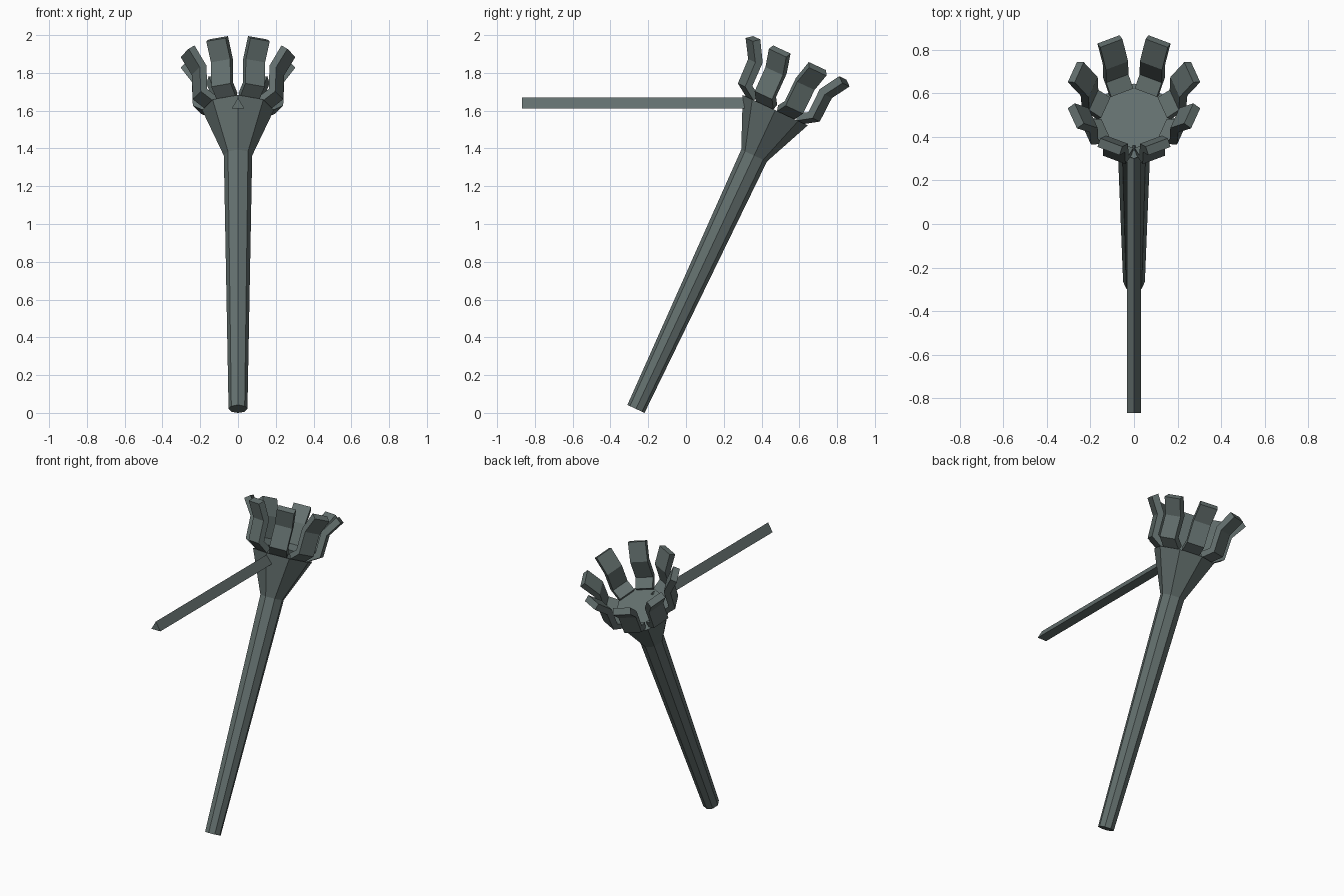
import bpy, bmesh, math
from mathutils import Matrix, Vector

if "Cube" in bpy.data.objects:
    bpy.data.objects.remove(bpy.data.objects["Cube"])

metal = bpy.data.materials.new("dark_grey_green")
metal.diffuse_color = (0.125, 0.16, 0.155, 1)
metal.use_nodes = True
metal.node_tree.nodes["Principled BSDF"].inputs["Base Color"].default_value = metal.diffuse_color

# Tilted frame: origin at the foot of the handle, local z along the handle
TILT = Matrix.Translation((0, -0.265, 0.021)) @ Matrix.Rotation(math.radians(-25), 4, 'X')
RIM = 1.745


def make(name, bm, matrix):
    bmesh.ops.recalc_face_normals(bm, faces=bm.faces)
    mesh = bpy.data.meshes.new(name)
    bm.to_mesh(mesh)
    bm.free()
    mesh.materials.append(metal)
    ob = bpy.data.objects.new(name, mesh)
    bpy.context.collection.objects.link(ob)
    ob.matrix_world = matrix
    return ob


def lathe(name, profile, sides, matrix, start=0.0):
    """Capped low-poly solid through (radius, height) rings."""
    bm = bmesh.new()
    rings = []
    for r, z in profile:
        angles = [start + 2 * math.pi * i / sides for i in range(sides)]
        rings.append([bm.verts.new((r * math.cos(a), r * math.sin(a), z)) for a in angles])
    for a, b in zip(rings, rings[1:]):
        for i in range(sides):
            j = (i + 1) % sides
            bm.faces.new((a[i], a[j], b[j], b[i]))
    bm.faces.new(rings[0])
    bm.faces.new(rings[-1])
    return make(name, bm, matrix)


# Eight-sided handle flaring into the head
lathe("handle_and_head", [(0.05, 0), (0.075, 1.48), (0.19, RIM)], 8, TILT)

# Triangular cross bar, ridge upward, running forward from the head
bar_frame = Matrix.Translation((0, 0.36, 1.631)) @ Matrix.Rotation(math.radians(90), 4, 'X')
lathe("cross_bar", [(0.038, 0), (0.038, 1.228)], 3, bar_frame, math.pi / 2)

# Eight bent claws around the rim: (radius, height) along outer and inner side
outer = [(0.16, -0.002), (0.236, 0.045), (0.242, 0.185), (0.306, 0.28)]
inner = [(0.14, 0.03), (0.2, 0.065), (0.203, 0.2), (0.272, 0.306)]
HALF = 0.055
for k in range(8):
    bm = bmesh.new()
    sections = []
    for (ro, zo), (ri, zi) in zip(outer, inner):
        sections.append([bm.verts.new(c) for c in (
            (ro, -HALF, zo), (ro, HALF, zo), (ri, HALF, zi), (ri, -HALF, zi))])
    for a, b in zip(sections, sections[1:]):
        for i in range(4):
            j = (i + 1) % 4
            bm.faces.new((a[i], a[j], b[j], b[i]))
    bm.faces.new(sections[0])
    bm.faces.new(sections[-1])
    spin = Matrix.Rotation(math.radians(22.5 + 45 * k), 4, 'Z')
    make(f"claw_{k + 1}", bm, TILT @ Matrix.Translation((0, 0, RIM)) @ spin)
